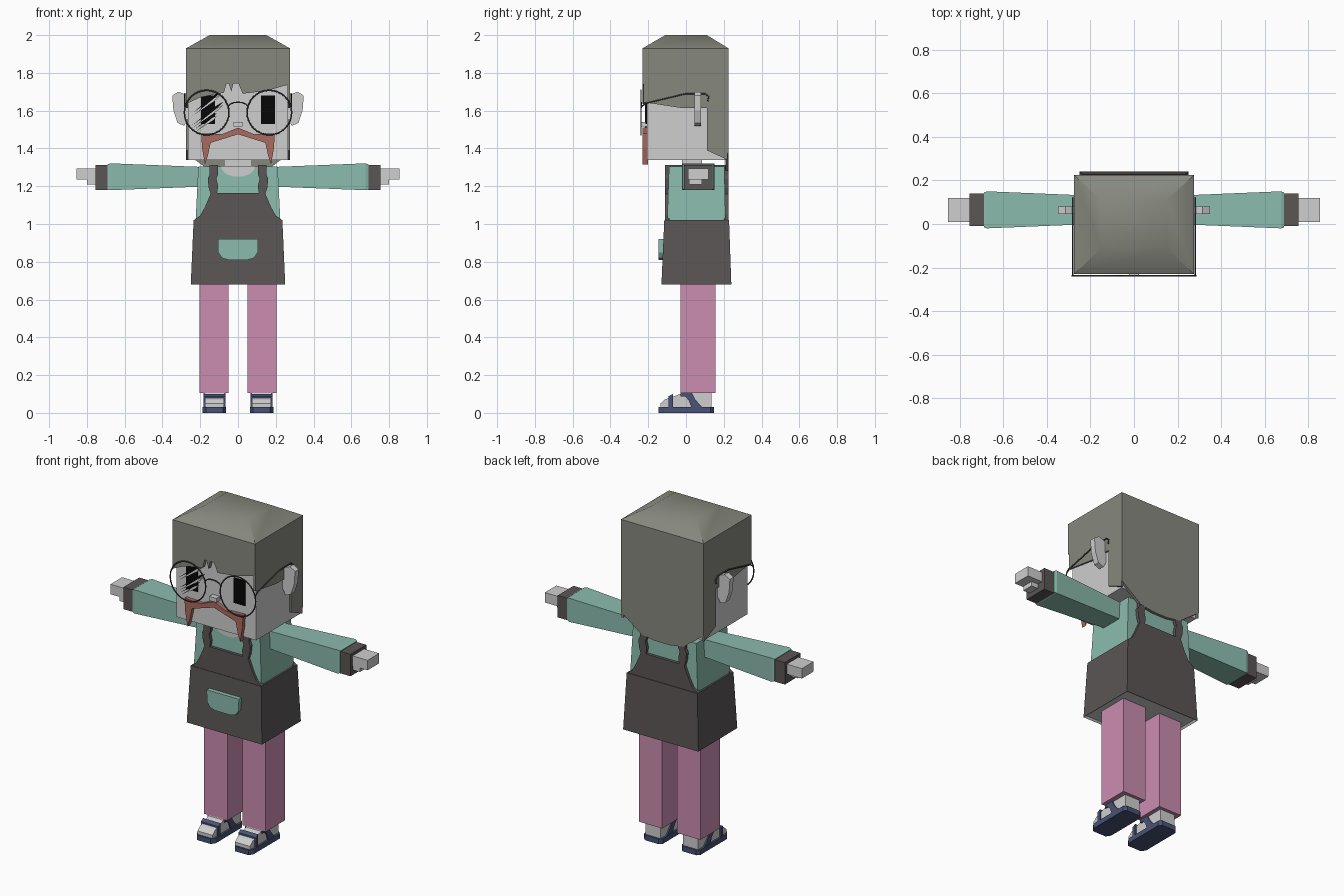
import bpy, bmesh, math
from mathutils import Vector

cube = bpy.data.objects.get("Cube")
if cube:
    bpy.data.objects.remove(cube, do_unlink=True)


def material(name, r, g, b):
    m = bpy.data.materials.new(name)
    m.use_nodes = True
    m.diffuse_color = (r, g, b, 1)
    bsdf = m.node_tree.nodes["Principled BSDF"]
    bsdf.inputs["Base Color"].default_value = (r, g, b, 1)
    bsdf.inputs["Roughness"].default_value = 0.8
    return m


SKIN = material("pale skin", .62, .62, .62)
HAIR = material("grey hair", .24, .25, .21)
TEAL = material("teal cloth", .26, .50, .42)
APRON = material("dark apron", .105, .092, .092)
PINK = material("pink trousers", .60, .27, .44)
NAVY = material("navy sandal", .065, .085, .18)
RUST = material("rust moustache", .40, .145, .115)
BLACK = material("eye black", .002, .002, .002)
WIRE = material("glasses wire", .06, .06, .06)


def add_mesh(name, bm, *mats):
    bmesh.ops.recalc_face_normals(bm, faces=bm.faces[:])
    me = bpy.data.meshes.new(name)
    bm.to_mesh(me)
    bm.free()
    for m in mats:
        me.materials.append(m)
    ob = bpy.data.objects.new(name, me)
    bpy.context.collection.objects.link(ob)
    return ob


def loft(name, rings, *mats, rule=None):
    """Join rings of points with side faces and two caps."""
    bm = bmesh.new()
    rows = [[bm.verts.new(p) for p in ring] for ring in rings]
    n = len(rows[0])
    for a, b in zip(rows, rows[1:]):
        for i in range(n):
            j = (i + 1) % n
            bm.faces.new((a[i], a[j], b[j], b[i]))
    bm.faces.new(rows[0])
    bm.faces.new(rows[-1])
    if rule:
        for f in bm.faces:
            f.material_index = rule(f)
    return add_mesh(name, bm, *mats)


def prism(name, pts, axis, lo, hi, mat):
    """Extrude a flat outline along one axis."""
    place = {"x": lambda p, d: (d, p[0], p[1]),
             "y": lambda p, d: (p[0], d, p[1]),
             "z": lambda p, d: (p[0], p[1], d)}[axis]
    return loft(name, [[place(p, d) for p in pts] for d in (lo, hi)], mat)


def rect(x0, x1, y0, y1):
    return [(x0, y0), (x1, y0), (x1, y1), (x0, y1)]


def box(name, x, y, z, mat):
    return prism(name, rect(*x, *y), "z", *z, mat)


def tower(name, levels, *mats, rule=None):
    """Stack of rectangles: (half width, y front, y back, z)."""
    rings = [[(x, y, z) for x, y in rect(-w, w, a, b)] for w, a, b, z in levels]
    return loft(name, rings, *mats, rule=rule)


def mirrored(half):
    return half + [(-x, z) for x, z in reversed(half) if x > 0]


def wire(name, pts, radius=.004):
    cu = bpy.data.curves.new(name, "CURVE")
    cu.dimensions = "3D"
    cu.bevel_depth = radius
    cu.bevel_resolution = 1
    cu.use_fill_caps = True
    sp = cu.splines.new("POLY")
    sp.points.add(len(pts) - 1)
    for p, co in zip(sp.points, pts):
        p.co = (*co, 1)
    cu.materials.append(WIRE)
    ob = bpy.data.objects.new(name, cu)
    bpy.context.collection.objects.link(ob)


# Head and neck
tower("head", [(.265, -.207, .21, 1.34), (.265, -.207, .21, 1.75)], SKIN)
box("neck", (-.075, .075), (-.02, .085), (1.25, 1.35), SKIN)
box("nose", (-.024, .024), (-.24, -.2), (1.515, 1.54), SKIN)

# Hair: smooth crown, notched fringe, sides and long back
crown = tower("hair_crown", [(.275, -.23, .225, 1.745), (.275, -.23, .225, 1.93),
                             (.15, -.11, .11, 2)], HAIR)
bpy.context.view_layer.objects.active = crown
crown.select_set(True)
bpy.ops.object.shade_smooth_by_angle(angle=math.radians(35))
crown.select_set(False)
fringe = [(-.275, 1.80), (-.275, 1.635), (-.2, 1.67), (-.075, 1.695), (-.055, 1.765),
          (-.035, 1.70), (-.015, 1.785), (.025, 1.69), (.15, 1.705), (.275, 1.74), (.275, 1.80)]
prism("hair_fringe", fringe, "y", -.23, -.204, HAIR)
side = [(-.225, 1.75), (-.225, 1.645), (-.03, 1.615), (.11, 1.615),
        (.11, 1.39), (.22, 1.34), (.22, 1.75)]
back = mirrored([(.275, 1.75), (.275, 1.375), (.14, 1.275), (.05, 1.26)])
prism("hair_back", back, "y", .208, .225, HAIR)

# Eyes, glare strokes and moustache
for s, tag in ((-1, "right"), (1, "left")):
    x = s * .158
    box(tag + "_eye", (x - .037, x + .037), (-.214, -.205), (1.53, 1.68), BLACK)
for i, (x, z, length) in enumerate([(-.165, 1.645, .19), (-.16, 1.585, .21), (-.17, 1.545, .15)]):
    for kind, drop, mat, y in (("dark", 0, BLACK, -.214), ("light", .016, SKIN, -.217)):
        d = Vector((.8, .6)) * length / 2
        c = Vector((x, z - drop))
        t = Vector((-.6, .8)) * .006
        prism(f"{kind}_glare_{i}", [c - d, c + d * .6 - t, c + d, c + d * .6 + t],
              "y", y, -.206, mat)
tache = mirrored([(0, 1.51), (.085, 1.475), (.195, 1.48), (.19, 1.40), (.175, 1.315),
                  (.16, 1.36), (.145, 1.43), (.08, 1.45), (0, 1.475)])
prism("moustache", tache, "y", -.23, -.2, RUST)

# Glasses and ears
ear = [(.262, 1.68), (.315, 1.70), (.348, 1.68), (.342, 1.60), (.32, 1.535),
       (.285, 1.52), (.262, 1.56)]
for s, tag in ((-1, "right"), (1, "left")):
    prism(tag + "_hair_side", side, "x", s * .262, s * .275, HAIR)
    prism(tag + "_ear", [(s * x, z) for x, z in ear], "y", .045, .08, SKIN)
    bpy.ops.mesh.primitive_torus_add(major_radius=.118, minor_radius=.004,
                                     major_segments=32, minor_segments=6,
                                     location=(s * .166, -.238, 1.59),
                                     rotation=(math.pi / 2, 0, 0))
    rim = bpy.context.object
    rim.name = tag + "_glasses_rim"
    rim.data.materials.append(WIRE)
    x = s * .281
    wire(tag + "_glasses_arm", [(x, -.238, 1.62), (x, -.21, 1.64), (x, 0, 1.69),
                                (x, .10, 1.69), (x, .12, 1.675), (x, .115, 1.65)])
wire("glasses_bridge", [(.055 * math.cos(a), -.238, 1.615 + .03 * math.sin(a))
                        for a in [math.pi * i / 8 for i in range(9)]])

# Shirt with a rounded neckline
tower("shirt", [(.225, -.10, .21, 1.0), (.21, -.09, .203, 1.305)], TEAL)
scoop = [(.09 * math.cos(a), 1.306 - .056 * math.sin(a))
         for a in [math.pi * i / 10 for i in range(11)]]
prism("neckline", scoop, "y", -.097, -.088, SKIN)
box("neck_opening", (-.09, .09), (-.097, .09), (1.303, 1.308), SKIN)

# Apron skirt with a pale underside, bibs, straps and pocket
tower("apron_skirt", [(.24, -.12, .23, .69), (.25, -.13, .24, .68),
                      (.235, -.115, .228, 1.02)], APRON, SKIN,
      rule=lambda f: int(all(v.co.z < .7 for v in f.verts)))
bib = mirrored([(0, 1.02), (.235, 1.02), (.2, 1.045), (.175, 1.09), (.145, 1.16),
                (.155, 1.19), (.16, 1.24), (.15, 1.26), (.15, 1.308), (.105, 1.308),
                (.105, 1.26), (.115, 1.24), (.105, 1.2), (.11, 1.165), (.001, 1.165)])
prism("front_bib", bib, "y", -.112, -.088, APRON)
prism("back_bib", bib, "y", .2, .224, APRON)
pocket = mirrored([(0, .92), (.107, .92), (.105, .85), (.085, .82), (.05, .81)])
prism("pocket", pocket, "y", -.145, -.115, TEAL)

# Paired limbs
for s, tag in ((-1, "right"), (1, "left")):
    box(tag + "_strap", (s * .105, s * .15), (-.112, .224), (1.303, 1.312), APRON)

    # Sleeve flares towards the cuff
    rings = []
    for x, h, w in ((.19, .052, .065), (.675, .071, .085), (.69, .066, .08)):
        rings.append([(s * x, y, z) for y, z in
                      rect(.065 - w, .065 + w, 1.25 - h, 1.25 + h)])
    loft(tag + "_sleeve", rings, TEAL)
    box(tag + "_cuff", (s * .685, s * .755), (-.01, .14), (1.18, 1.312), APRON)
    box(tag + "_hand", (s * .75, s * .855), (.01, .12), (1.235, 1.295), SKIN)
    box(tag + "_thumb", (s * .75, s * .80), (.015, .085), (1.208, 1.24), SKIN)

    # Trouser leg and sandal
    box(tag + "_leg", (s * .05, s * .205), (-.03, .155), (.105, .70), PINK)
    inner, outer = s * .075, s * .175
    foot = [(-.135, .028), (-.135, .05), (-.11, .072), (-.03, .10), (-.02, .12),
            (.135, .12), (.135, .028)]
    prism(tag + "_foot", foot, "x", inner, outer, SKIN)
    sole = [(s * x, y) for x, y in ((.08, -.145), (.17, -.145), (.187, -.12), (.187, .13),
                                    (.17, .147), (.08, .147), (.063, .13), (.063, -.12))]
    prism(tag + "_sole", sole, "z", 0, .03, NAVY)
    prism(tag + "_toe_strap", [(-.092, .02), (-.092, .088), (-.07, .10), (-.07, .02)],
          "x", s * .067, s * .183, NAVY)
    for part, x in (("inner", .067), ("outer", .175)):
        prism(f"{tag}_{part}_ankle_strap",
              [(-.02, .108), (.03, .108), (.05, .07), (.09, .025), (.03, .025), (.015, .065)],
              "x", s * x, s * (x + .008), NAVY)
    box(tag + "_instep_strap", (s * .067, s * .183), (-.028, .0), (.088, .108), NAVY)
